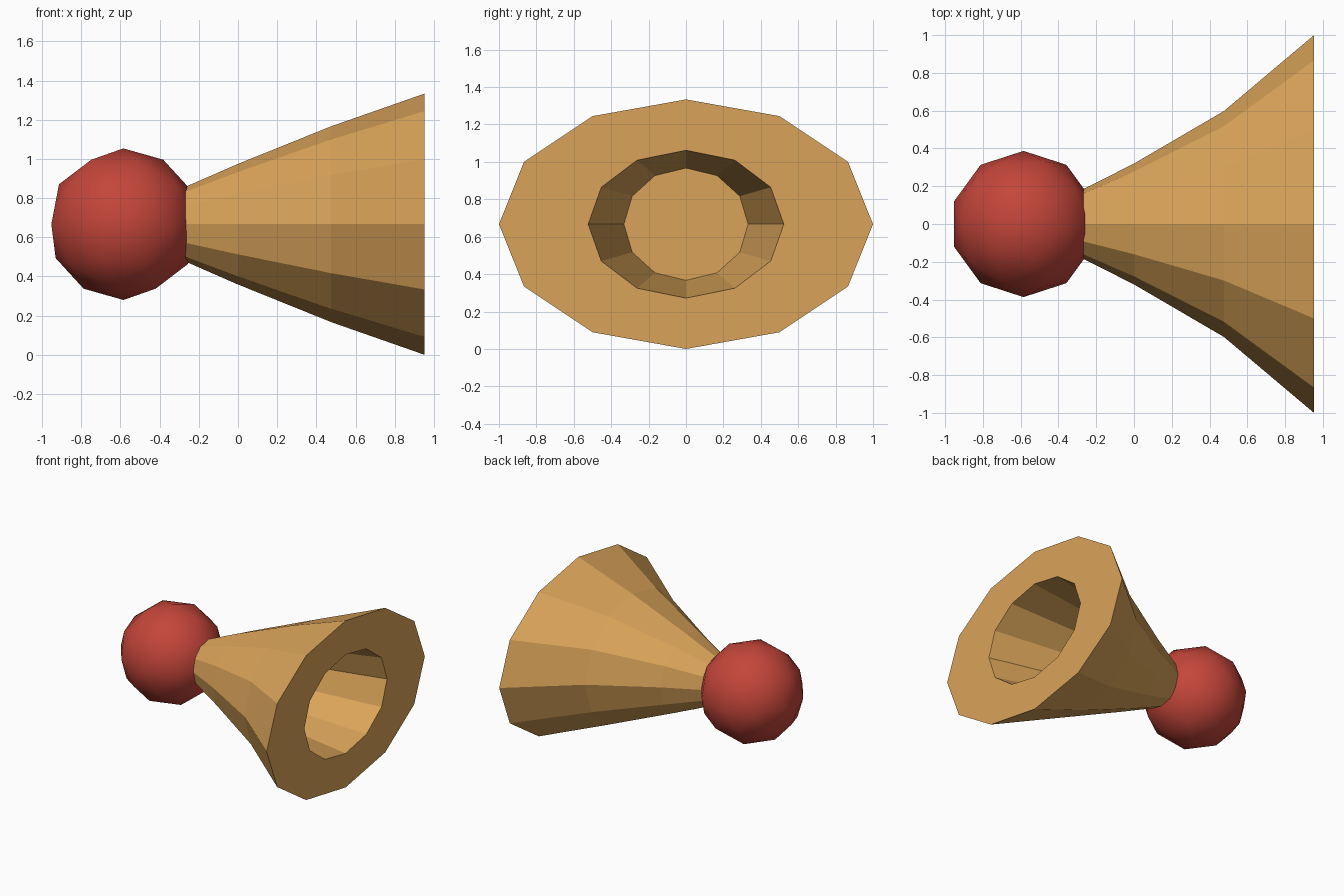
import bpy, bmesh, math

old = bpy.data.objects.get("Cube")
if old:
    bpy.data.objects.remove(old, do_unlink=True)

SIDES = 12
AXIS_Z = 0.667


def material(name, rgb):
    mat = bpy.data.materials.new(name)
    mat.use_nodes = True
    mat.diffuse_color = (*rgb, 1)
    mat.node_tree.nodes["Principled BSDF"].inputs["Base Color"].default_value = (*rgb, 1)
    return mat


brass = material("warm brass", (0.70, 0.37, 0.10))
rubber = material("red rubber", (0.55, 0.06, 0.042))


def loft(name, rings, mat):
    """Join elliptical rings (x, y radius, z radius) along x and cap both ends."""
    bm = bmesh.new()
    loops = []
    for x, ry, rz in rings:
        angles = [math.tau * i / SIDES for i in range(SIDES)]
        loops.append([bm.verts.new((x, ry * math.cos(a), AXIS_Z + rz * math.sin(a)))
                      for a in angles])
    for a, b in zip(loops, loops[1:]):
        for i in range(SIDES):
            j = (i + 1) % SIDES
            bm.faces.new((a[i], a[j], b[j], b[i]))
    bm.faces.new(loops[0])
    bm.faces.new(loops[-1])
    bmesh.ops.recalc_face_normals(bm, faces=bm.faces)
    mesh = bpy.data.meshes.new(name)
    bm.to_mesh(mesh)
    bm.free()
    mesh.materials.append(mat)
    obj = bpy.data.objects.new(name, mesh)
    bpy.context.collection.objects.link(obj)
    return obj


# Flared horn: narrow neck, oval mouth, flat rim, then a tapering recess
loft("horn", [
    (-0.476, 0.08, 0.10),
    (0.0, 0.32, 0.308),
    (0.476, 0.598, 0.50),
    (0.953, 1.0, 0.667),
    (0.953, 0.523, 0.395),
    (0.17, 0.332, 0.30),
], brass)

# Squeeze bulb
bpy.ops.mesh.primitive_ico_sphere_add(subdivisions=2, radius=0.387,
                                      location=(-0.585, 0, AXIS_Z))
bulb = bpy.context.object
bulb.name = "bulb"
bulb.data.materials.append(rubber)
bpy.ops.object.shade_smooth()
